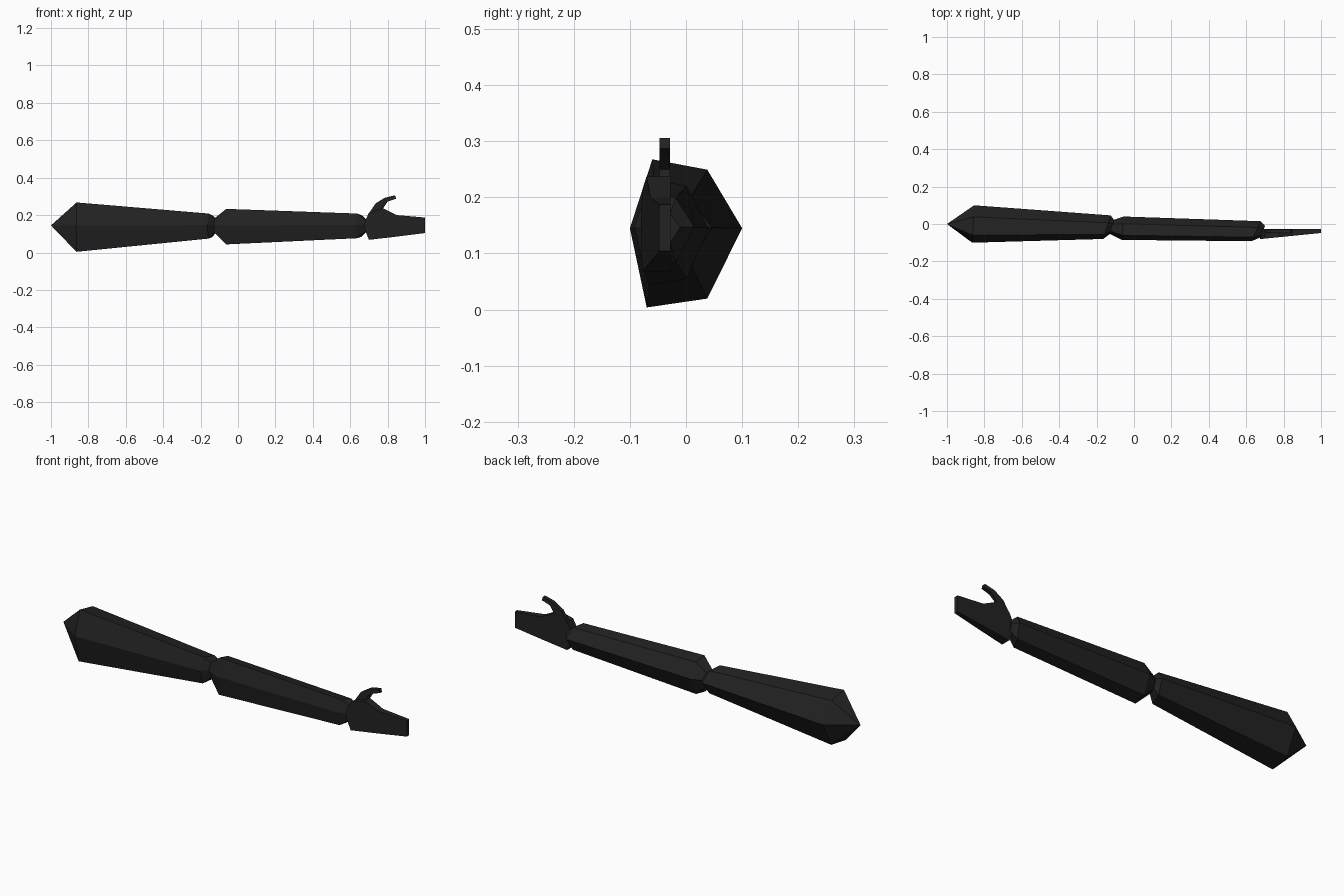
import bpy, bmesh

if "Cube" in bpy.data.objects:
    bpy.data.objects.remove(bpy.data.objects["Cube"])

mat = bpy.data.materials.new("charcoal black")
mat.diffuse_color = (0.016, 0.016, 0.016, 1)
mat.use_nodes = True
mat.node_tree.nodes["Principled BSDF"].inputs["Base Color"].default_value = mat.diffuse_color

# Unit six-sided section (y, z): front, top front, top back, back, bottom back, bottom front
SECTION = [(-1, 0), (-0.6, 0.93), (0.38, 0.79), (1, 0), (0.38, -0.95), (-0.7, -1.07)]


def finish(name, bm):
    bmesh.ops.recalc_face_normals(bm, faces=bm.faces)
    mesh = bpy.data.meshes.new(name)
    bm.to_mesh(mesh)
    bm.free()
    mesh.materials.append(mat)
    bpy.context.collection.objects.link(bpy.data.objects.new(name, mesh))


def limb(name, rings, tip=None):
    """Loft rings given as (x, y_front, y_back, z_centre, half_height, skew)."""
    bm = bmesh.new()
    loops = []
    for x, y0, y1, zc, hz, skew in rings:
        yc, hy = (y0 + y1) / 2, (y1 - y0) / 2
        loops.append([bm.verts.new((x + skew * y, yc + hy * y, zc + hz * z))
                      for y, z in SECTION])
    for a, b in zip(loops, loops[1:]):
        for i in range(6):
            j = (i + 1) % 6
            bm.faces.new((a[i], a[j], b[j], b[i]))
    if tip:
        t = bm.verts.new(tip)
        for i in range(6):
            bm.faces.new((t, loops[0][(i + 1) % 6], loops[0][i]))
    else:
        bm.faces.new(loops[0])
    bm.faces.new(loops[-1])
    finish(name, bm)


def plate(name, outline, front, back):
    """Thick plate from an x-z outline, with depths given as functions of x."""
    bm = bmesh.new()
    f = [bm.verts.new((x, front(x), z)) for x, z in outline]
    b = [bm.verts.new((x, back(x), z)) for x, z in outline]
    n = len(outline)
    caps = [bm.faces.new(f), bm.faces.new(b[::-1])]
    for i in range(n):
        j = (i + 1) % n
        bm.faces.new((f[i], b[i], b[j], f[j]))
    bmesh.ops.triangulate(bm, faces=caps)
    finish(name, bm)


# Upper arm with pointed shoulder, tapering to the elbow
limb("upper_arm", [
    (-0.86, -0.10, 0.10, 0.145, 0.132, 0.005),
    (-0.145, -0.08, 0.046, 0.146, 0.067, 0.02),
    (-0.115, -0.05, 0.02, 0.147, 0.034, 0.01),
], tip=(-1, 0, 0.145))

# Forearm, from the elbow to the wrist
limb("forearm", [
    (-0.125, -0.05, 0.02, 0.147, 0.034, 0.01),
    (-0.06, -0.085, 0.04, 0.145, 0.095, 0.005),
    (0.652, -0.092, 0.015, 0.147, 0.066, 0.025),
    (0.69, -0.07, -0.01, 0.147, 0.03, 0.01),
])

# Palm and joined fingers, thinning toward the fingertips
plate("hand", [
    (0.675, 0.13), (0.70, 0.068), (0.84, 0.084), (1.0, 0.104), (1.0, 0.187),
    (0.85, 0.2), (0.775, 0.237), (0.70, 0.213), (0.678, 0.165),
], lambda x: -0.078 + 0.03 * (x - 0.7) / 0.3, lambda x: -0.028)

# Curved thumb
plate("thumb", [
    (0.70, 0.21), (0.735, 0.262), (0.785, 0.293), (0.84, 0.306), (0.845, 0.287),
    (0.80, 0.273), (0.772, 0.25), (0.775, 0.235), (0.73, 0.2),
], lambda x: -0.047, lambda x: -0.0285)
